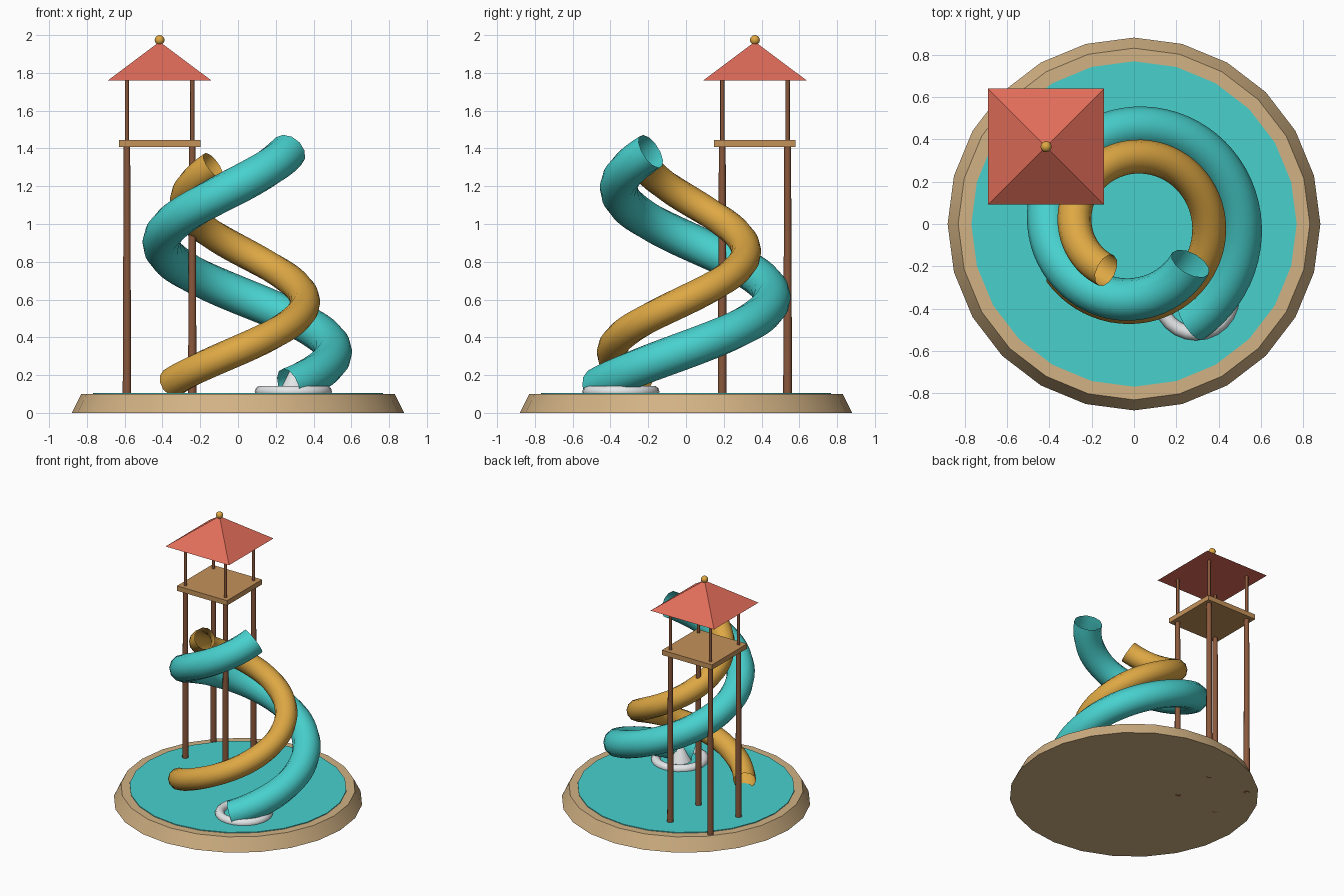
import bpy, bmesh, math
from mathutils import Vector, Matrix

cube = bpy.data.objects.get("Cube")
if cube:
    bpy.data.objects.remove(cube, do_unlink=True)


def material(name, *rgb):
    lin = [((c / 255 + 0.055) / 1.055) ** 2.4 for c in rgb] + [1]
    m = bpy.data.materials.new(name)
    m.use_nodes = True
    m.diffuse_color = lin
    m.node_tree.nodes["Principled BSDF"].inputs["Base Color"].default_value = lin
    return m


TAN = material("sandstone", 210, 178, 132)
TEAL = material("turquoise", 72, 209, 206)
GOLD = material("golden_yellow", 222, 168, 68)
WOOD = material("dark_wood", 139, 88, 60)
DECK = material("light_wood", 196, 146, 90)
RED = material("roof_red", 226, 110, 90)
WHITE = material("foam_white", 236, 239, 240)


def finish(name, bm, mat, smooth=True):
    bmesh.ops.recalc_face_normals(bm, faces=bm.faces)
    mesh = bpy.data.meshes.new(name)
    bm.to_mesh(mesh)
    bm.free()
    mesh.materials.append(mat)
    ob = bpy.data.objects.new(name, mesh)
    bpy.context.collection.objects.link(ob)
    if smooth:
        bpy.ops.object.select_all(action='DESELECT')
        bpy.context.view_layer.objects.active = ob
        ob.select_set(True)
        bpy.ops.object.shade_smooth_by_angle(angle=math.radians(50))
    return ob


def cone(name, mat, x, y, z0, z1, r0, r1, sides, turn=0, smooth=True):
    bm = bmesh.new()
    place = Matrix.Translation((x, y, (z0 + z1) / 2)) @ Matrix.Rotation(turn, 4, 'Z')
    bmesh.ops.create_cone(bm, cap_ends=True, segments=sides, radius1=r0,
                          radius2=r1, depth=z1 - z0, matrix=place)
    return finish(name, bm, mat, smooth)


def spiral_slide(name, mat, start, end, r_start, r_end, z_start, z_end, tube,
                 steps=72, sides=12):
    """Open tube swept down a widening spiral; angles in degrees."""
    def point(t):
        a = math.radians(start + (end - start) * t)
        r = r_start + (r_end - r_start) * t
        return Vector((r * math.cos(a), r * math.sin(a), z_start + (z_end - z_start) * t))

    bm = bmesh.new()
    rings = []
    for i in range(steps + 1):
        t = i / steps
        p = point(t)
        along = (point(t + 0.001) - point(t - 0.001)).normalized()
        out = Vector((p.x, p.y, 0))
        out = (out - along * out.dot(along)).normalized()
        up = along.cross(out)
        angles = [math.tau * k / sides for k in range(sides)]
        rings.append([bm.verts.new(p + tube * (out * math.cos(a) + up * math.sin(a)))
                      for a in angles])
    for a, b in zip(rings, rings[1:]):
        for k in range(sides):
            n = (k + 1) % sides
            bm.faces.new((a[k], a[n], b[n], b[k]))
    return finish(name, bm, mat)


# Pool base and water
cone("pool_base", TAN, 0, 0, 0, 0.1, 0.88, 0.83, 24)
cone("pool_water", TEAL, 0, 0, 0.09, 0.106, 0.768, 0.768, 24)

# Tower: posts, deck, roof and finial
TX, TY, OFF = -0.415, 0.365, 0.173
for sx, side in ((-1, "right"), (1, "left")):
    for sy, end in ((-1, "front"), (1, "back")):
        x, y = TX + sx * OFF, TY + sy * OFF
        cone(f"{end}_{side}_leg", WOOD, x, y, 0, 1.42, 0.024, 0.018, 10)
        cone(f"{end}_{side}_roof_post", WOOD, x, y, 1.43, 1.77, 0.0115, 0.0115, 8)

bm = bmesh.new()
bmesh.ops.create_cube(bm, size=1, matrix=Matrix.Translation((TX, TY, 1.427))
                      @ Matrix.Diagonal((0.432, 0.432, 0.038, 1)))
finish("tower_deck", bm, DECK, False)
cone("tower_roof", RED, TX, TY, 1.76, 1.965, 0.274 * math.sqrt(2), 0, 4,
     math.pi / 4, False)
bm = bmesh.new()
bmesh.ops.create_uvsphere(bm, u_segments=16, v_segments=10, radius=0.026,
                          matrix=Matrix.Translation((TX, TY, 1.974)))
finish("roof_finial", bm, GOLD)

# Two intertwined tube slides
spiral_slide("inner_slide", GOLD, 239, -147, 0.256, 0.415, 1.31, 0.16, 0.08)
spiral_slide("outer_slide", TEAL, 325, -60, 0.325, 0.536, 1.385, 0.14, 0.1)

# Splash: foam ring and spout
SX, SY = 0.293, -0.345
bm = bmesh.new()
MAJOR, MINOR = 0.172, 0.033
profile = [bm.verts.new((SX + MAJOR + MINOR * math.cos(a), SY, 0.112 + MINOR * math.sin(a)))
           for a in (math.tau * k / 10 for k in range(10))]
edges = [bm.edges.new((profile[k - 1], profile[k])) for k in range(10)]
bmesh.ops.spin(bm, geom=profile + edges, cent=(SX, SY, 0), axis=(0, 0, 1),
               angle=math.tau, steps=24, use_merge=True)
bmesh.ops.remove_doubles(bm, verts=bm.verts, dist=0.0001)
finish("splash_ring", bm, WHITE)
cone("splash_spout", WHITE, SX, SY, 0.1, 0.24, 0.085, 0.01, 14)
